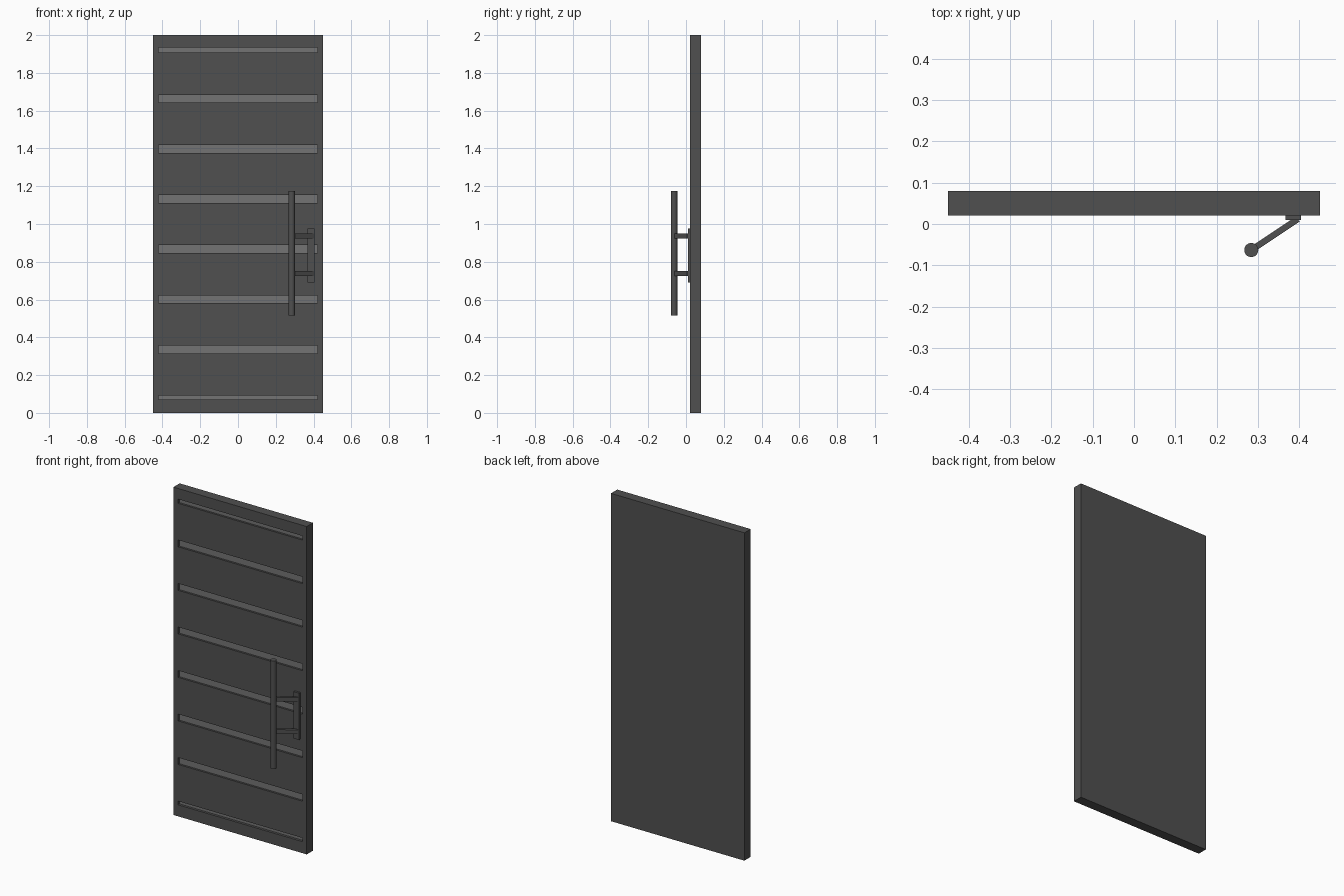
import bpy, math
from mathutils import Vector

old = bpy.data.objects.get("Cube")
if old:
    bpy.data.objects.remove(old, do_unlink=True)


def material(name, value):
    m = bpy.data.materials.new(name)
    m.use_nodes = True
    colour = (value, value, value, 1)
    m.diffuse_color = colour
    m.node_tree.nodes["Principled BSDF"].inputs["Base Color"].default_value = colour
    return m


charcoal = material("charcoal", 0.08)
grey = material("grey_glass", 0.175)


def box(name, low, high, mat, turn=0):
    low, high = Vector(low), Vector(high)
    bpy.ops.mesh.primitive_cube_add(size=1, location=(low + high) / 2)
    ob = bpy.context.object
    ob.name = name
    ob.scale = high - low
    ob.rotation_euler.z = turn
    ob.data.materials.append(mat)
    return ob


# Door dimensions
W, FRONT, BACK, TOP = 0.45, 0.02, 0.08, 2.0
IN_W, IN_LOW, IN_HIGH = 0.42, 0.07, 1.935
GLASS_Y, SLAT_Y = 0.035, 0.023

# Door leaf: solid back with a raised frame round the opening
box("door_back", (-W, GLASS_Y + 0.002, 0), (W, BACK, TOP), charcoal)
for side, s in (("left", 1), ("right", -1)):
    x0, x1 = sorted((s * IN_W, s * W))
    box(side + "_stile", (x0, FRONT, 0), (x1, GLASS_Y + 0.002, TOP), charcoal)
box("bottom_rail", (-IN_W, FRONT, 0), (IN_W, GLASS_Y + 0.002, IN_LOW), charcoal)
box("top_rail", (-IN_W, FRONT, IN_HIGH), (IN_W, GLASS_Y + 0.002, TOP), charcoal)

# Pale sheet showing through the gaps, with seven slats in front
box("glass_sheet", (-IN_W, GLASS_Y, IN_LOW), (IN_W, GLASS_Y + 0.002, IN_HIGH), grey)
for i in range(7):
    z = 0.091 + 0.2655 * i
    box(f"slat_{i + 1}", (-IN_W, SLAT_Y, z), (IN_W, GLASS_Y, z + 0.224), charcoal)

# Handle: wall plate, two slanted arms and an upright bar
box("handle_plate", (0.367, 0.01, 0.69), (0.405, FRONT + 0.004, 0.975), charcoal)
bar = Vector((0.284, -0.063, 0))
foot = Vector((0.397, 0.012, 0))
span = foot - bar
mid = (bar + foot) / 2
for name, z in (("upper_arm", 0.936), ("lower_arm", 0.739)):
    half = Vector((span.length / 2, 0.0075, 0.013))
    centre = mid + Vector((0, 0, z))
    box(name, centre - half, centre + half, charcoal, math.atan2(span.y, span.x))

bpy.ops.mesh.primitive_cylinder_add(vertices=32, radius=0.017, depth=0.66,
                                    location=bar + Vector((0, 0, 0.845)))
handle = bpy.context.object
handle.name = "handle_bar"
handle.data.materials.append(charcoal)
bpy.ops.object.shade_smooth_by_angle()
